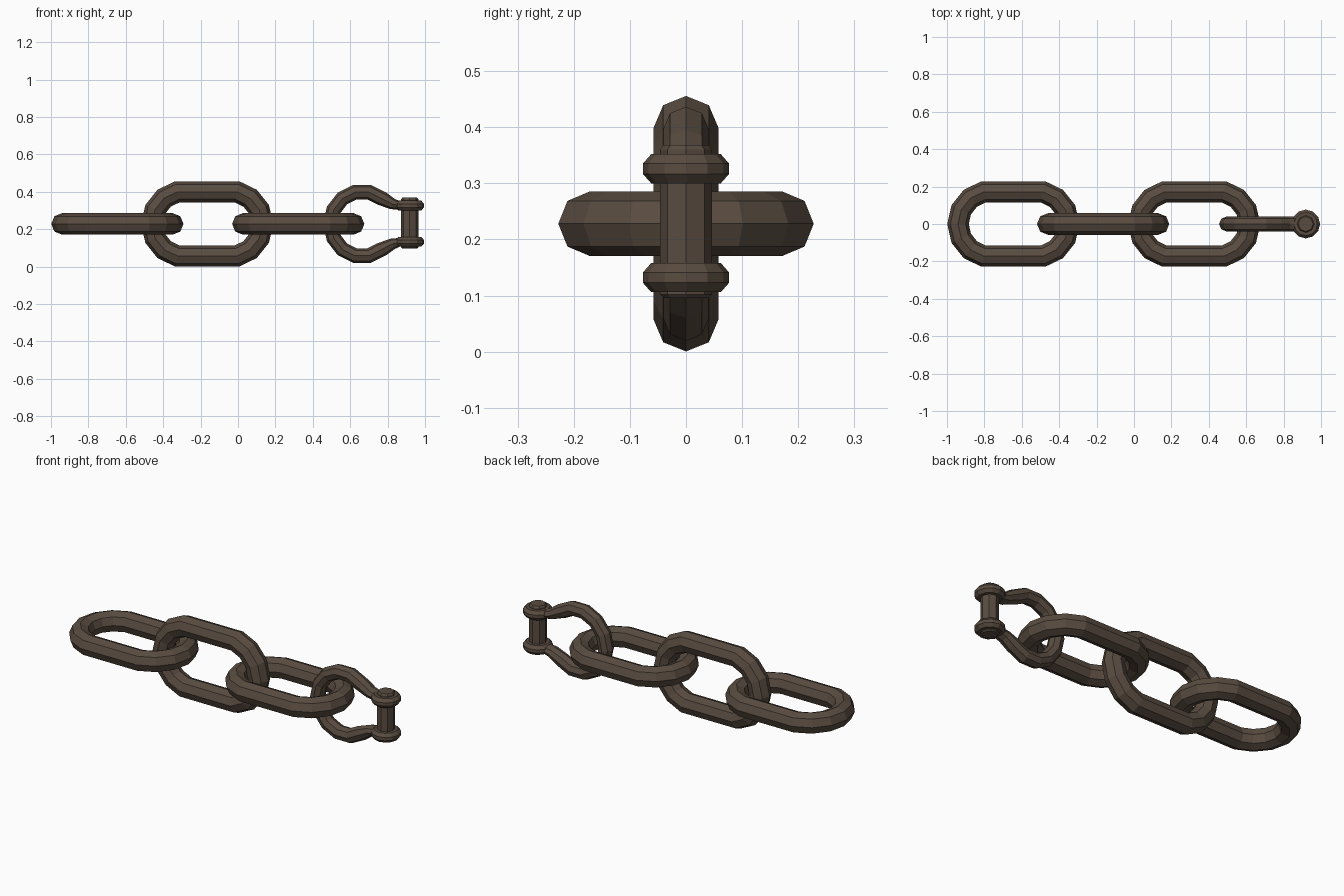
import bpy, bmesh
from math import sin, cos, pi

if "Cube" in bpy.data.objects:
    bpy.data.objects.remove(bpy.data.objects["Cube"])

iron = bpy.data.materials.new("dark_iron")
iron.diffuse_color = (0.10, 0.072, 0.052, 1)
iron.use_nodes = True
iron.node_tree.nodes["Principled BSDF"].inputs["Base Color"].default_value = iron.diffuse_color
SIDES, STEPS, MID = 8, 14, 0.228


def make_object(name, rings, closed):
    """Skin a list of vertex rings into a flat-shaded object."""
    bm = bmesh.new()
    loops = [[bm.verts.new(p) for p in ring] for ring in rings]
    n, m = len(loops), len(loops[0])
    for i in range(n if closed else n - 1):
        a, b = loops[i], loops[(i + 1) % n]
        for j in range(m):
            k = (j + 1) % m
            bm.faces.new((a[j], a[k], b[k], b[j]))
    if not closed:
        bm.faces.new(loops[0])
        bm.faces.new(loops[-1])
    bmesh.ops.recalc_face_normals(bm, faces=bm.faces)
    mesh = bpy.data.meshes.new(name)
    bm.to_mesh(mesh)
    bm.free()
    mesh.materials.append(iron)
    ob = bpy.data.objects.new(name, mesh)
    bpy.context.collection.objects.link(ob)
    return ob


def tube_ring(x, h, angle, r_in, r_side, upright):
    """Octagon around a path point; the path lies in XZ (upright) or XY."""
    ring = []
    for j in range(SIDES):
        t = 2 * pi * j / SIDES
        px = x + r_in * cos(t) * cos(angle)
        ph = h + r_in * cos(t) * sin(angle)
        s = r_side * sin(t)
        ring.append((px, s, MID + ph) if upright else (px, ph, MID + s))
    return ring


def link(name, cx, upright):
    """Torus split in the middle and stretched into a chain link."""
    rings = []
    for i in range(STEPS):
        a = 2 * pi * i / STEPS
        shift = 0.12 if cos(a) > 0 else -0.12
        rings.append(tube_ring(cx + shift + 0.176 * cos(a), 0.176 * sin(a),
                               a, 0.0575, 0.0575, upright))
    make_object(name, rings, True)


def lathe(name, cx, profile, sides):
    make_object(name, [[(cx + r * cos(2 * pi * j / sides),
                         r * sin(2 * pi * j / sides), z)
                        for j in range(sides)] for r, z in profile], False)


# chain links
link("chain_link_1", -0.645, False)
link("chain_link_2", -0.165, True)
link("chain_link_3", 0.322, False)

# shackle bow: round loop with arms flaring out to the eyes
tip = [(0.905, 0.098, 1.57, 0.023, 0.042), (0.865, 0.098, 1.5, 0.023, 0.040),
       (0.825, 0.107, 1.15, 0.030, 0.040)]
rings = [tube_ring(x, h, a, r, s, True) for x, h, a, r, s in tip]
for i in range(2, 13):
    a = 2 * pi * i / STEPS
    rings.append(tube_ring(0.663 + 0.168 * cos(a), 0.174 * sin(a), a, 0.04, 0.04, True))
rings += [tube_ring(x, -h, -a + 2 * pi, r, s, True) for x, h, a, r, s in reversed(tip)]
make_object("shackle_bow", rings, False)

# bevelled eyes at the arm ends
for name, z in (("upper_eye", 0.326), ("lower_eye", 0.132)):
    lathe(name, 0.918, [(0.062, z - 0.026), (0.077, z - 0.009),
                        (0.077, z + 0.009), (0.062, z + 0.026)], 12)

# pin through both eyes
lathe("shackle_pin", 0.918, [(0.040, 0.096), (0.046, 0.102),
                             (0.046, 0.360), (0.040, 0.368)], 8)
